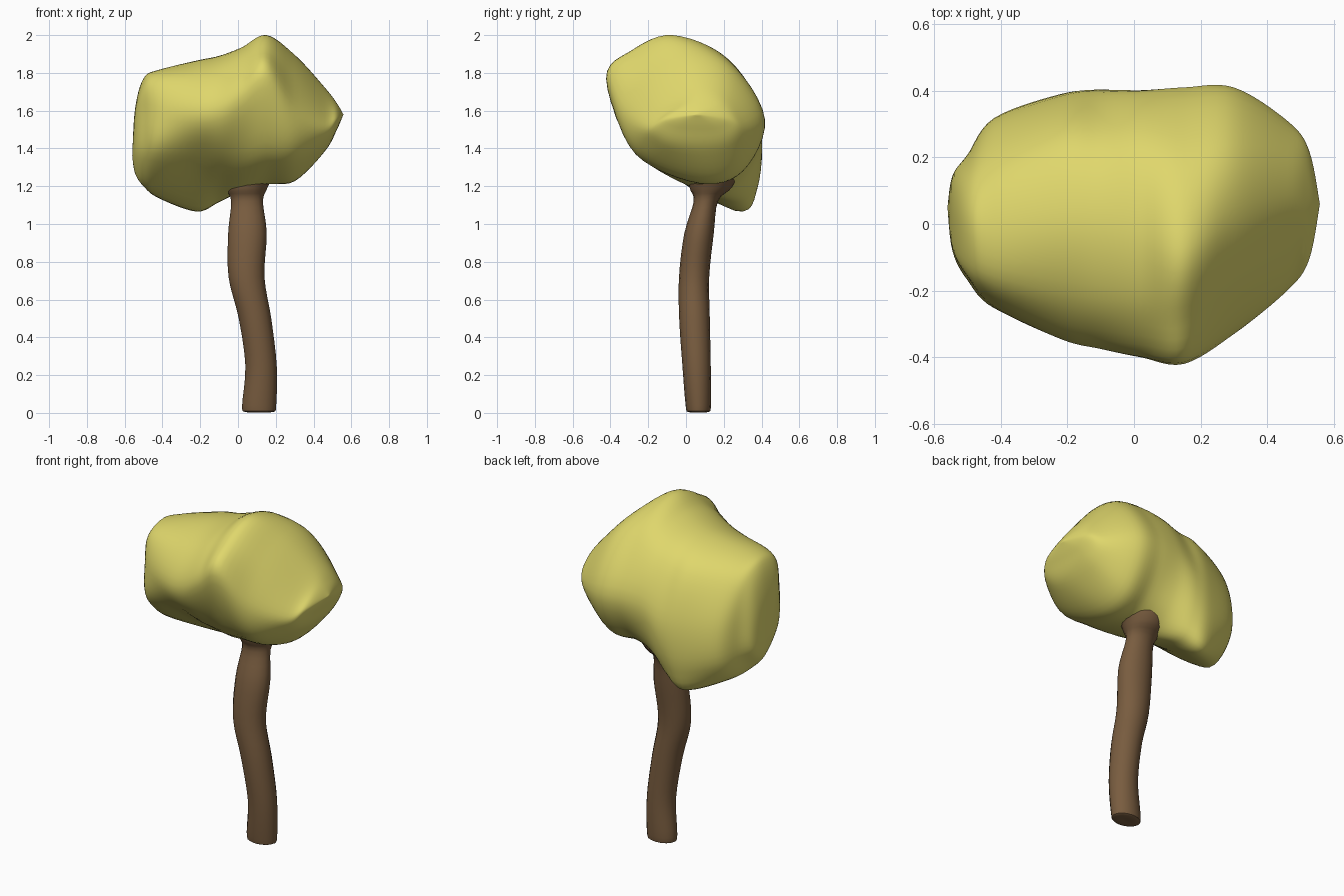
import bpy
import bmesh
from math import cos, sin, tau
from mathutils import Vector

default = bpy.data.objects.get("Cube")
if default:
    bpy.data.objects.remove(default, do_unlink=True)


def make_material(name, colour):
    material = bpy.data.materials.new(name)
    material.use_nodes = True
    material.diffuse_color = (*colour, 1)
    material.node_tree.nodes["Principled BSDF"].inputs["Base Color"].default_value = (*colour, 1)
    return material


def spline(points, steps, closed):
    """Smooth curve that passes through every given point."""
    count = len(points)

    def pick(index):
        return points[index % count] if closed else points[max(0, min(index, count - 1))]

    result = []
    for i in range(count if closed else count - 1):
        a, b, c, d = (pick(i + k) for k in (-1, 0, 1, 2))
        for s in range(steps):
            t = s / steps
            result.append(0.5 * (2 * b + (c - a) * t + (2 * a - 5 * b + 4 * c - d) * t ** 2
                                 + (3 * b - a - 3 * c + d) * t ** 3))
    if not closed:
        result.append(points[-1])
    return result


def loft(name, rings, material, steps_along, steps_around):
    """Skin a smooth closed surface over a row of rings."""
    outlines = [spline(ring, steps_around, True) for ring in rings]
    columns = [spline(list(column), steps_along, False) for column in zip(*outlines)]
    bm = bmesh.new()
    grid = [[bm.verts.new(p) for p in column] for column in columns]
    for i, column in enumerate(grid):
        following = grid[(i + 1) % len(grid)]
        for j in range(len(column) - 1):
            bm.faces.new((column[j], following[j], following[j + 1], column[j + 1]))
    bmesh.ops.remove_doubles(bm, verts=bm.verts, dist=0.0005)
    bmesh.ops.recalc_face_normals(bm, faces=bm.faces)
    mesh = bpy.data.meshes.new(name)
    bm.to_mesh(mesh)
    bm.free()
    mesh.materials.append(material)
    obj = bpy.data.objects.new(name, mesh)
    bpy.context.collection.objects.link(obj)
    bpy.ops.object.select_all(action="DESELECT")
    obj.select_set(True)
    bpy.context.view_layer.objects.active = obj
    bpy.ops.object.shade_smooth_by_angle(angle=0.7)
    return obj


leaf = make_material("leaf yellow", (0.74, 0.68, 0.15))
bark = make_material("bark brown", (0.19, 0.108, 0.05))

# Canopy: slices across x, each going front ridge, over the top, back, underside
slices = [
    (-.50, [(-.16, 1.6), (-.13, 1.73), (.02, 1.77), (.14, 1.69),
            (.2, 1.5), (.19, 1.3), (.04, 1.2), (-.15, 1.38)]),
    (-.42, [(-.25, 1.59), (-.18, 1.77), (0, 1.815), (.18, 1.74),
            (.3, 1.5), (.3, 1.25), (.13, 1.14), (-.2, 1.37)]),
    (-.22, [(-.345, 1.57), (-.24, 1.78), (0, 1.865), (.25, 1.78),
            (.375, 1.5), (.375, 1.2), (.26, 1.07), (-.17, 1.35)]),
    (-.1, [(-.375, 1.59), (-.26, 1.81), (0, 1.89), (.25, 1.8),
           (.395, 1.5), (.37, 1.22), (.23, 1.12), (-.19, 1.34)]),
    (.02, [(-.4, 1.67), (-.27, 1.87), (-.02, 1.935), (.25, 1.84),
           (.4, 1.55), (.32, 1.26), (.11, 1.175), (-.21, 1.34)]),
    (.15, [(-.42, 1.77), (-.28, 1.92), (-.07, 2), (.22, 1.875),
           (.41, 1.56), (.29, 1.28), (.06, 1.215), (-.27, 1.38)]),
    (.30, [(-.33, 1.59), (-.2, 1.79), (.01, 1.895), (.24, 1.825),
           (.41, 1.55), (.3, 1.29), (.08, 1.23), (-.24, 1.36)]),
    (.46, [(-.2, 1.51), (-.1, 1.63), (.06, 1.72), (.21, 1.68),
           (.31, 1.52), (.23, 1.41), (.06, 1.385), (-.12, 1.42)]),
]
rings = [[Vector((x, y, z)) for y, z in outline] for x, outline in slices]


def shrink(ring, x, y, z, depth, height):
    """Copy of an end slice at x, scaled in depth and height towards (y, z)."""
    return [Vector((x, y + (p.y - y) * depth, z + (p.z - z) * height)) for p in ring]


left_end, right_end = rings[0], rings[-1]
rings = [shrink(left_end, -.56, .05, 1.36, 0, 0), shrink(left_end, -.545, .05, 1.37, .6, .6),
         *rings,
         shrink(right_end, .525, .06, 1.58, .65, .4), shrink(right_end, .558, .06, 1.58, 0, 0)]
loft("canopy", rings, leaf, 6, 6)

# Trunk: crooked stem with a rounded foot and a flared collar under the canopy
stem = [  # centre x, centre y, height, half width, half depth
    (.112, .065, .005, 0, 0),
    (.112, .065, .005, .074, .054),
    (.112, .065, .04, .09, .067),
    (.122, .056, .25, .083, .075),
    (.09, .045, .5, .086, .081),
    (.045, .043, .72, .095, .08),
    (.05, .069, .95, .102, .078),
    (.048, .105, 1.12, .084, .064),
    (.045, .13, 1.19, .11, .11),
    (.06, .14, 1.27, .12, .12),
    (.06, .14, 1.3, 0, 0),
]
trunk_rings = [[Vector((x + w * cos(tau * k / 8), y + d * sin(tau * k / 8), z)) for k in range(8)]
               for x, y, z, w, d in stem]
trunk = loft("trunk", trunk_rings, bark, 4, 2)
for vertex in trunk.data.vertices:
    vertex.co.z = max(vertex.co.z, 0)
